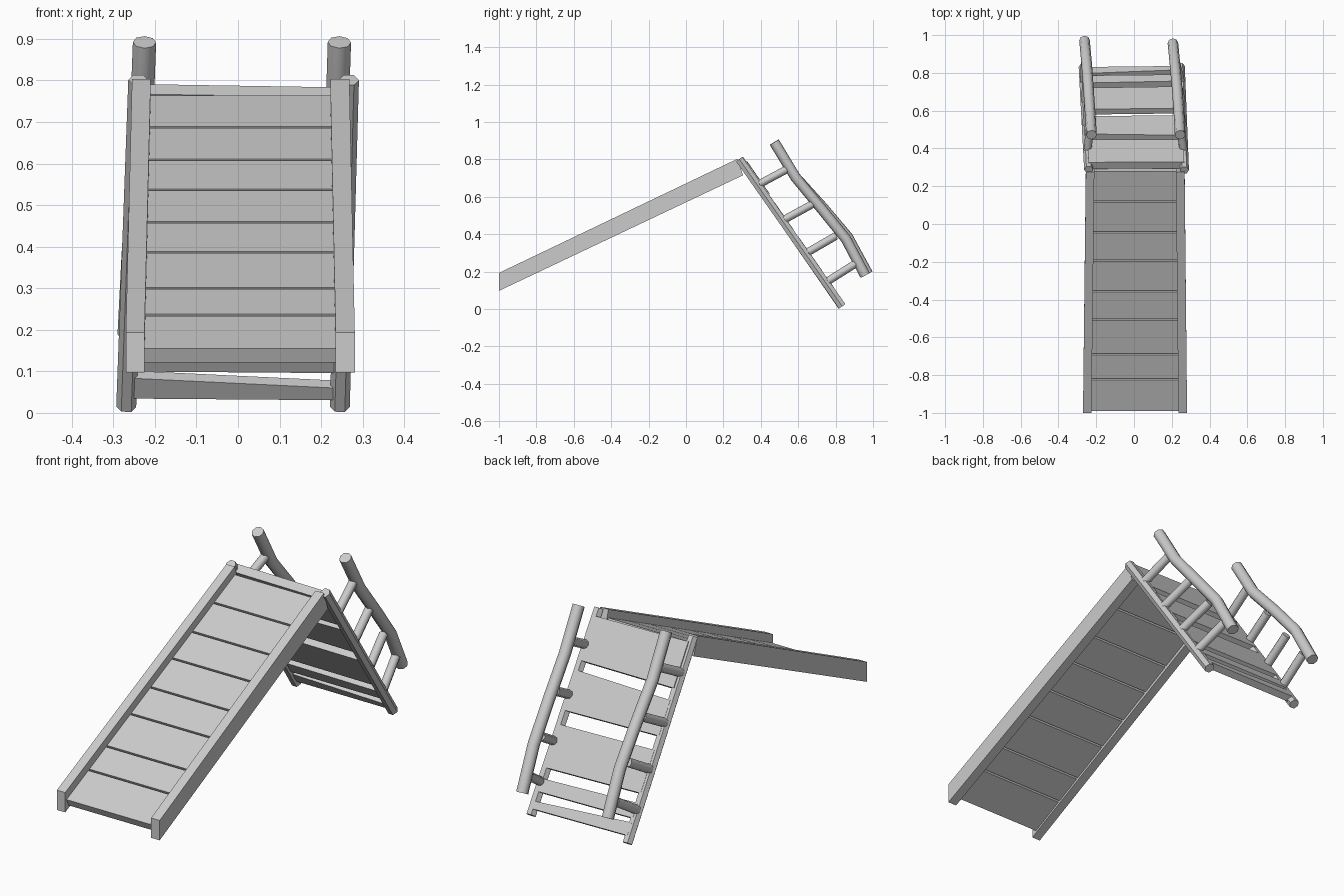
import bpy, bmesh
from math import cos, sin, tau, radians
from mathutils import Vector as V

if "Cube" in bpy.data.objects:
    bpy.data.objects.remove(bpy.data.objects["Cube"])


def loft(name, loops, smooth=False):
    """Join successive closed point loops into a capped solid."""
    bm = bmesh.new()
    rings = [[bm.verts.new(p) for p in loop] for loop in loops]
    for a, b in zip(rings, rings[1:]):
        n = len(a)
        for i in range(n):
            bm.faces.new((a[i], a[(i + 1) % n], b[(i + 1) % n], b[i]))
    bm.faces.new(rings[0])
    bm.faces.new(rings[-1])
    bmesh.ops.recalc_face_normals(bm, faces=bm.faces)
    me = bpy.data.meshes.new(name)
    bm.to_mesh(me)
    bm.free()
    ob = bpy.data.objects.new(name, me)
    bpy.context.collection.objects.link(ob)
    if smooth:
        bpy.ops.object.select_all(action='DESELECT')
        ob.select_set(True)
        bpy.context.view_layer.objects.active = ob
        bpy.ops.object.shade_smooth_by_angle(angle=radians(50))
    return ob


def pole(name, path, r, sides, smooth=False):
    path = [V(p) for p in path]
    loops = []
    for i, p in enumerate(path):
        t = (path[min(i + 1, len(path) - 1)] - path[max(i - 1, 0)]).normalized()
        u = (V((1, 0, 0)) - t * t.x).normalized()
        w = t.cross(u)
        loops.append([p + r * (cos(tau * k / sides) * u + sin(tau * k / sides) * w)
                      for k in range(sides)])
    return loft(name, loops, smooth)


# Slide side rails: upright boards cut off vertically at the foot
for side, lo, hi in (("left", (-0.27, -0.225), (-0.255, -0.21)),
                     ("right", (0.235, 0.281), (0.222, 0.268))):
    foot = [(lo[0], -1, 0.097), (lo[1], -1, 0.097), (lo[1], -1, 0.193), (lo[0], -1, 0.193)]
    head = [(hi[0], 0.305, 0.715), (hi[1], 0.305, 0.715), (hi[1], 0.275, 0.803), (hi[0], 0.275, 0.803)]
    loft(side + "_slide_rail", [foot, head])

# Slide planks with narrow gaps
slope = V((0, 0.902, 0.433))
down = V((0, 0.433, -0.902)) * 0.038
seams = [-0.99, -0.823, -0.69, -0.508, -0.358, -0.195, -0.045, 0.118, 0.28]
for i in range(8):
    a = V((0, -0.99, 0.155)) + slope * ((seams[i] + 0.99 + (0.005 if i else 0)) / 0.902)
    b = V((0, -0.99, 0.155)) + slope * ((seams[i + 1] + 0.99 - 0.003) / 0.902)
    loft("slide_plank_%d" % (i + 1),
         [[V((x, 0, 0)) + p for p in (a, b, b + down, a + down)] for x in (-0.23, 0.24)])

# Ladder stringers
TOP, BOTTOM = {-1: V((-0.24, 0.288, 0.801)), 1: V((0.267, 0.285, 0.801))}, \
              {-1: V((-0.269, 0.832, 0.0145)), 1: V((0.245, 0.835, 0.0145))}
LENGTH = 0.957
for s, side in ((-1, "left"), (1, "right")):
    pole(side + "_stringer", [TOP[s], BOTTOM[s]], 0.024, 6)


def on_stringer(s, d):
    return TOP[s].lerp(BOTTOM[s], d / LENGTH)


# Climbing boards: (left start, right start, left end, right end, half thickness)
out = V((0, 0.822, 0.569))
boards = [(0.03, 0.04, 0.245, 0.245, 0.021), (0.30, 0.29, 0.465, 0.475, 0.017),
          (0.53, 0.54, 0.73, 0.74, 0.017), (0.775, 0.79, 0.845, 0.85, 0.017),
          (0.865, 0.895, 0.925, 0.93, 0.016)]
for i, (ls, rs, le, re, h) in enumerate(boards):
    loops = []
    for s, d0, d1 in ((-1, ls, le), (1, rs, re)):
        a, b = on_stringer(s, d0) + out * 0.005, on_stringer(s, d1) + out * 0.005
        loops.append([a - out * h, b - out * h, b + out * h, a + out * h])
    loft("ladder_board_%d" % (i + 1), loops)

# Bent handrails
rails = {-1: [(-0.225, 0.472, 0.892), (-0.232, 0.585, 0.705), (-0.242, 0.73, 0.545),
              (-0.252, 0.865, 0.385), (-0.262, 0.972, 0.188)],
         1: [(0.244, 0.472, 0.892), (0.238, 0.585, 0.705), (0.228, 0.725, 0.535),
             (0.216, 0.855, 0.375), (0.206, 0.958, 0.18)]}
# Struts joining stringers to handrails: inner (y, z), outer (y, z)
struts = [((0.39, 0.667), (0.545, 0.75)), ((0.525, 0.478), (0.675, 0.56)),
          ((0.65, 0.303), (0.80, 0.39)), ((0.755, 0.147), (0.91, 0.245))]
for s, side in ((-1, "left"), (1, "right")):
    pole(side + "_handrail", rails[s], 0.028, 8, True)
    a, b = V(rails[s][0]), V(rails[s][-1])
    for i, (p, q) in enumerate(struts):
        x0 = on_stringer(s, (p[0] - 0.285) / 0.569).x
        x1 = a.x + (b.x - a.x) * (q[0] - a.y) / (b.y - a.y)
        pole("%s_strut_%d" % (side, i + 1), [(x0, *p), (x1, *q)], 0.021, 8, True)
